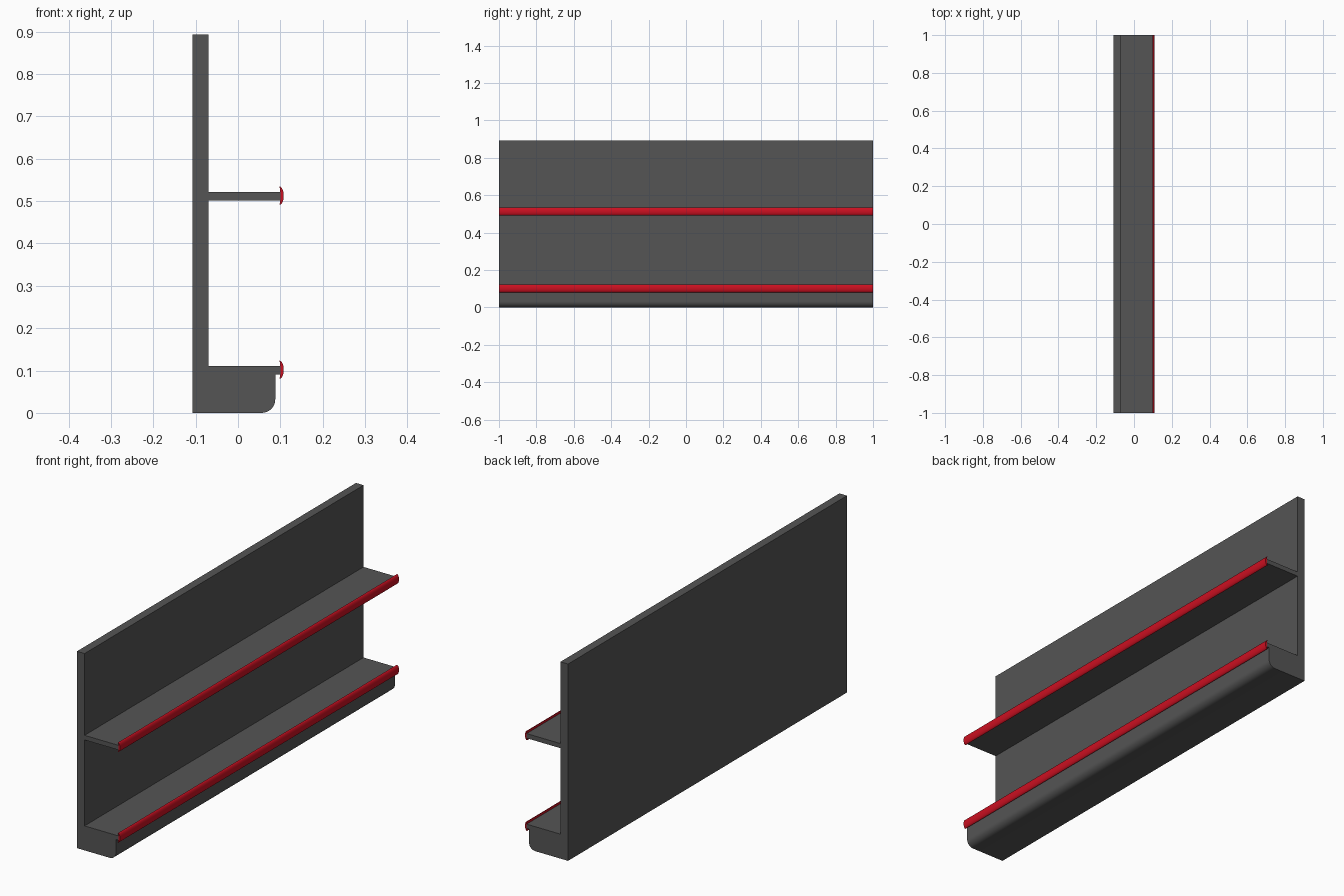
import bpy, bmesh, math

if "Cube" in bpy.data.objects:
    bpy.data.objects.remove(bpy.data.objects["Cube"])

HALF_LENGTH = 1.0


def material(name, color):
    m = bpy.data.materials.new(name)
    m.diffuse_color = color
    m.use_nodes = True
    m.node_tree.nodes["Principled BSDF"].inputs["Base Color"].default_value = m.diffuse_color
    return m


def arc(cx, cz, rx, rz, a0, a1, steps):
    pts = []
    for i in range(steps + 1):
        a = math.radians(a0 + (a1 - a0) * i / steps)
        pts.append((cx + rx * math.cos(a), cz + rz * math.sin(a)))
    return pts


def extrude_profile(name, profile, mat=None):
    """Extrude an (x, z) outline along the full length in y."""
    bm = bmesh.new()
    face = bm.faces.new([bm.verts.new((x, -HALF_LENGTH, z)) for x, z in profile])
    ext = bmesh.ops.extrude_face_region(bm, geom=[face])
    verts = [v for v in ext["geom"] if isinstance(v, bmesh.types.BMVert)]
    bmesh.ops.translate(bm, verts=verts, vec=(0, 2 * HALF_LENGTH, 0))
    bmesh.ops.recalc_face_normals(bm, faces=bm.faces)
    mesh = bpy.data.meshes.new(name)
    bm.to_mesh(mesh)
    bm.free()
    ob = bpy.data.objects.new(name, mesh)
    bpy.context.collection.objects.link(ob)
    if mat:
        mesh.materials.append(mat)
    bpy.ops.object.select_all(action='DESELECT')
    ob.select_set(True)
    bpy.context.view_layer.objects.active = ob
    bpy.ops.object.shade_smooth_by_angle(angle=math.radians(30))
    return ob


grey = material("dark_grey", (0.09, 0.09, 0.09, 1))
red = material("trim_red", (0.6, 0.005, 0.015, 1))

BACK, PANEL, FRONT = -0.108, -0.07, 0.1

# back panel with the rounded base and the bottom shelf lip in one outline
body = [(BACK, 0.893), (BACK, 0.0)]
body += arc(0.056, 0.032, 0.032, 0.032, -90, 0, 8)
body += [(0.088, 0.091), (FRONT, 0.091), (FRONT, 0.111), (PANEL, 0.111), (PANEL, 0.893)]
extrude_profile("back_panel_and_base", body, grey)

# upper shelf
extrude_profile("upper_shelf",
                [(PANEL, 0.501), (FRONT, 0.501), (FRONT, 0.522), (PANEL, 0.522)], grey)

# curved red price rails on both shelf edges
for name, z in (("lower_rail", 0.102), ("upper_rail", 0.513)):
    outer = arc(0.098, z, 0.010, 0.0215, -90, 90, 12)
    inner = arc(0.098, z, 0.002, 0.0195, 80, -80, 6)
    extrude_profile(name, outer + inner, red)
